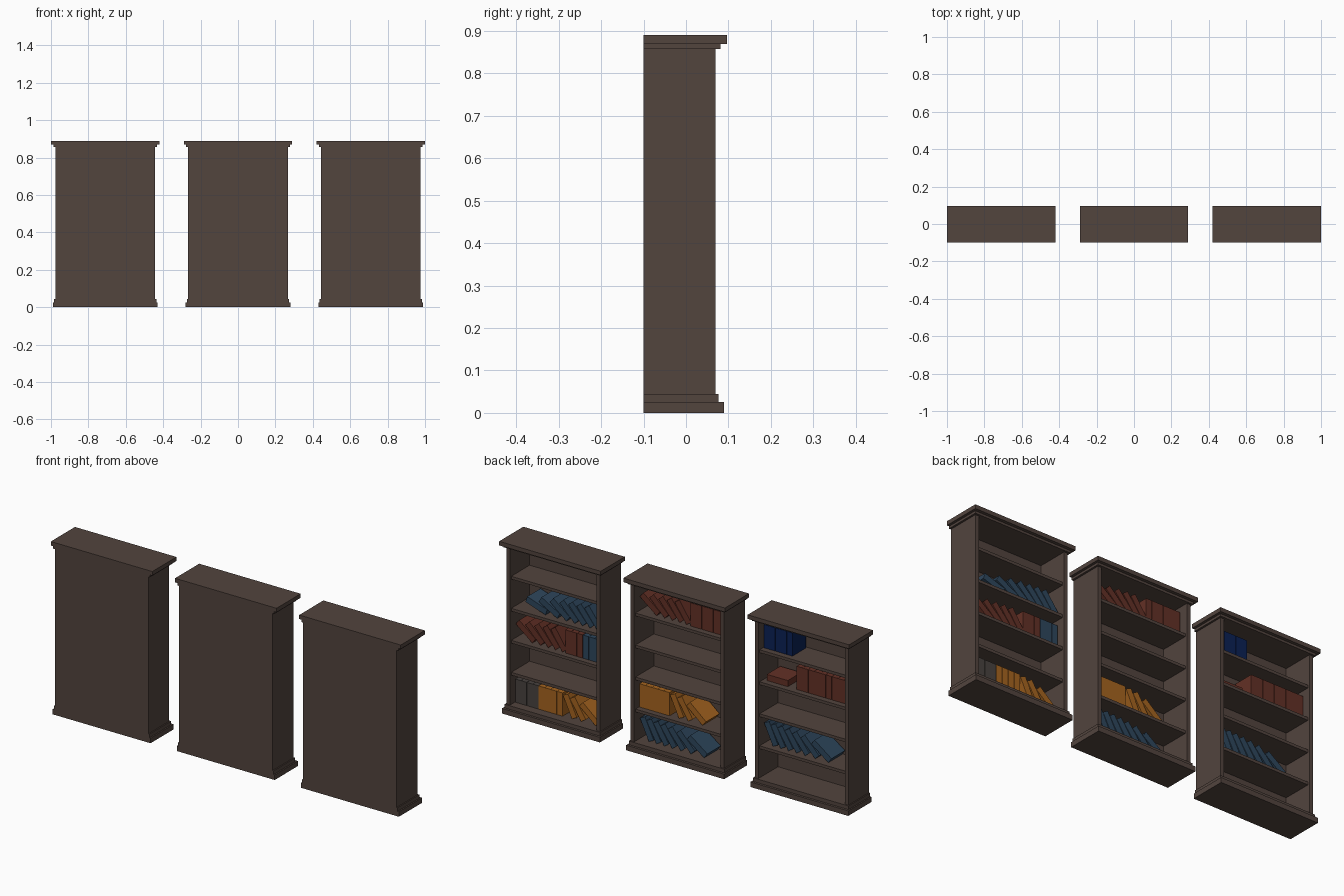
import bpy, bmesh
from math import sin, cos, tan, radians
from mathutils import Matrix, Vector

if "Cube" in bpy.data.objects:
    bpy.data.objects.remove(bpy.data.objects["Cube"])


def material(name, rgb):
    m = bpy.data.materials.new(name)
    m.diffuse_color = (*rgb, 1)
    m.use_nodes = True
    m.node_tree.nodes["Principled BSDF"].inputs["Base Color"].default_value = m.diffuse_color
    return m


WOOD = material("dark wood", (0.085, 0.058, 0.048))
BLUE = material("slate blue", (0.027, 0.061, 0.107))
NAVY = material("navy blue", (0.003, 0.0144, 0.089))
RED = material("brick red", (0.125, 0.030, 0.019))
ORANGE = material("amber orange", (0.376, 0.127, 0.014))
GRAY = material("warm gray", (0.065, 0.054, 0.050))

INNER = 0.247              # half width inside a case
BASE, TOP, SHELF = 0.045, 0.857, 0.015
CLEAR = (TOP - BASE - 4 * SHELF) / 5
T, H = 0.033, 0.12         # book thickness and height
Y0, Y1 = -0.08, 0.03       # book depth range


def finish(name, bm, mat):
    me = bpy.data.meshes.new(name)
    bm.to_mesh(me)
    bm.free()
    me.materials.append(mat)
    ob = bpy.data.objects.new(name, me)
    bpy.context.collection.objects.link(ob)


def add_box(bm, lo, hi, mat=Matrix()):
    lo, hi = Vector(lo), Vector(hi)
    m = mat @ Matrix.Translation((lo + hi) / 2) @ Matrix.Diagonal((*(hi - lo), 1))
    bmesh.ops.create_cube(bm, size=1, matrix=m)


def box(name, lo, hi):
    bm = bmesh.new()
    add_box(bm, lo, hi)
    finish(name, bm, WOOD)


def bookcase(n, cx):
    # stepped plinth and cornice: half width, front y, bottom, top
    for part, hw, y, z0, z1 in (("plinth", 0.280, 0.089, 0, 0.026),
                                ("plinth_step", 0.273, 0.077, 0.026, BASE),
                                ("cornice_step", 0.277, 0.081, TOP, 0.869),
                                ("cornice", 0.290, 0.097, 0.869, 0.89)):
        box(f"{part}_{n}", (cx - hw, -0.1, z0), (cx + hw, y, z1))
    # side panels, back panel and shelves
    for side, x in (("left", -0.267), ("right", INNER)):
        box(f"{side}_panel_{n}", (cx + x, -0.1, BASE), (cx + x + 0.02, 0.07, TOP))
    box(f"back_panel_{n}", (cx - INNER, -0.1, BASE), (cx + INNER, -0.09, TOP))
    for k in range(1, 5):
        z = BASE + k * (CLEAR + SHELF)
        box(f"shelf_{n}_{k}", (cx - INNER, -0.09, z - SHELF), (cx + INNER, 0.06, z))


def books(name, cx, level, s, mat, angles, width=T, first_leans=False):
    """Row of books; s runs from the +x wall towards -x, angles lean towards +x."""
    z = BASE + level * (CLEAR + SHELF)
    bm = bmesh.new()
    prev = None
    for deg in angles:
        a = radians(deg)
        if prev is None:
            p = s + H * sin(a)                                   # top rests at s
        elif a >= prev:
            p += width / cos(prev) + H * sin(a - prev) / cos(prev)   # top rests on neighbour
        else:
            p += width * (cos(prev) + sin(prev) * tan(a))        # foot meets neighbour
        place = Matrix.Translation((cx + INNER - p, 0, z)) @ Matrix.Rotation(a, 4, 'Y')
        add_box(bm, (-width + 0.0006, Y0, 0), (-0.0006, Y1, H), place)
        prev = a
    finish(name, bm, mat)


A, B, C = 0.71, 0.0, -0.71
for n, cx in enumerate((A, B, C), 1):
    bookcase(n, cx)

SLIDE = (25, 28, 31, 34, 38, 44, 54)
SLUMP = (52, 46, 41, 37, 34)

# first case
books("gray_upright_books", A, 0, 0.002, GRAY, [0] * 4)
books("orange_upright_books_1", A, 0, 0.135, ORANGE, [0] * 4, 0.0345)
books("orange_leaning_books_1", A, 0, 0.274, ORANGE, (25, 32, 50))
books("red_leaning_books_1", A, 2, 0.004, RED, SLUMP)
books("red_upright_books_1", A, 2, 0.288, RED, [0] * 3)
books("blue_upright_books", A, 2, 0.389, BLUE, [0] * 3)
books("blue_slumped_books", A, 3, 0.06, BLUE, (72, 61, 52, 46, 42, 39, 37))

# second case
books("blue_leaning_books_2", B, 0, 0.004, BLUE, SLIDE)
books("orange_upright_books_2", B, 1, 0.002, ORANGE, [0] * 5, 0.0345)
books("orange_leaning_books_2", B, 1, 0.176, ORANGE, (25, 32, 50))
books("red_leaning_books_2", B, 4, 0.004, RED, SLUMP)
books("red_upright_books_2", B, 4, 0.292, RED, [0] * 6)

# third case
books("blue_leaning_books_3", C, 1, 0.004, BLUE, SLIDE)
books("red_flat_book", C, 3, 0.02, RED, [90])
books("red_upright_books_3", C, 3, 0.19, RED, [0] * 9, 0.0335)
books("navy_upright_books", C, 4, 0.002, NAVY, [0] * 5)
